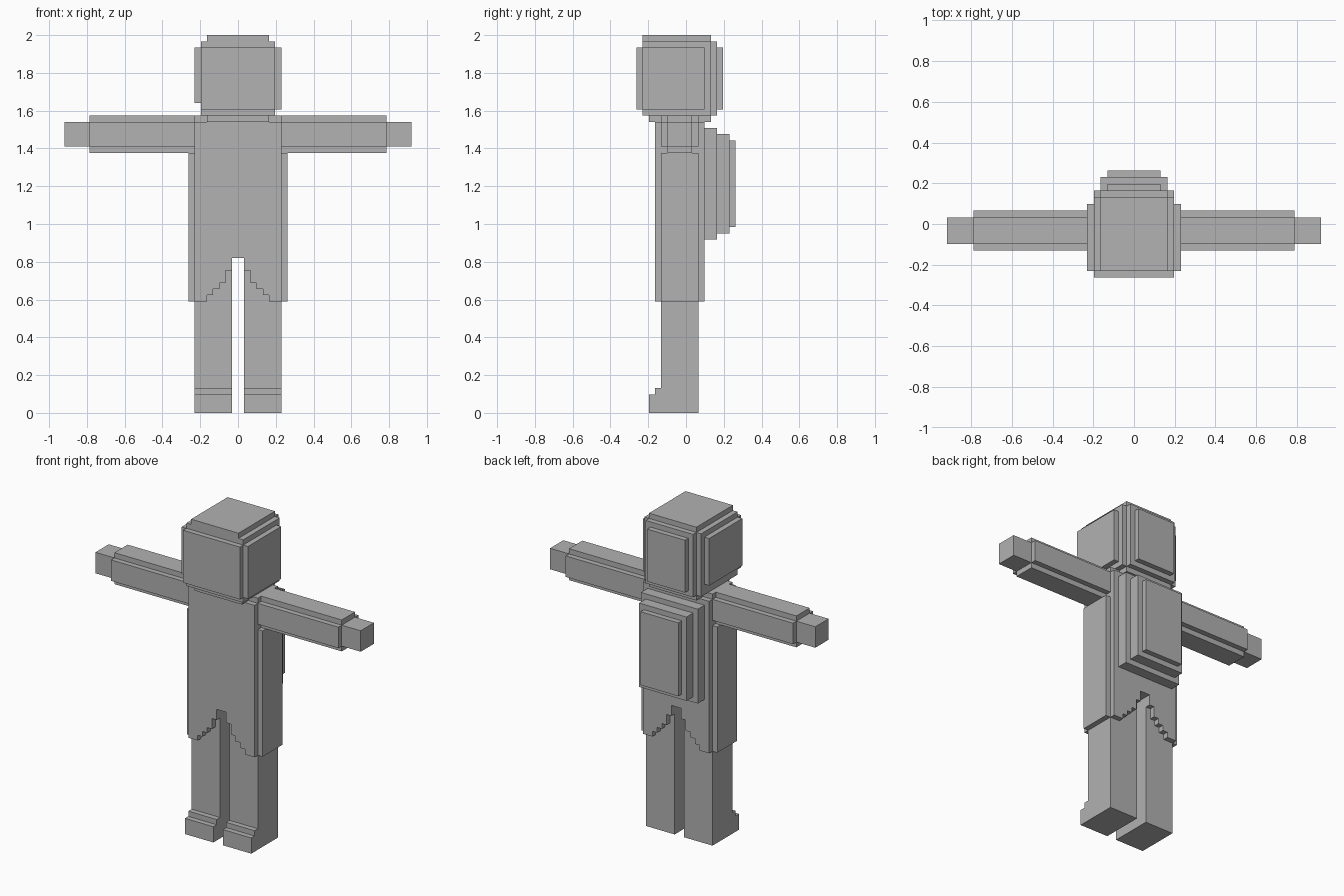
import bpy
import bmesh

U = 2 / 61  # one block unit

if "Cube" in bpy.data.objects:
    bpy.data.objects.remove(bpy.data.objects["Cube"], do_unlink=True)

grey = bpy.data.materials.new("plain grey")
grey.use_nodes = True
COLOUR = (0.445, 0.445, 0.445, 1)
grey.diffuse_color = COLOUR
grey.node_tree.nodes["Principled BSDF"].inputs["Base Color"].default_value = COLOUR


def finish(name, bm, mirror=False):
    bmesh.ops.recalc_face_normals(bm, faces=bm.faces)
    mesh = bpy.data.meshes.new(name)
    bm.to_mesh(mesh)
    bm.free()
    mesh.materials.append(grey)
    obj = bpy.data.objects.new(name, mesh)
    bpy.context.collection.objects.link(obj)
    if mirror:
        obj.modifiers.new("Mirror", 'MIRROR')
    return obj


def blocks(name, boxes, mirror=False):
    """Stack of boxes, each given as x, y and z ranges in block units."""
    bm = bmesh.new()
    for ranges in boxes:
        verts = bmesh.ops.create_cube(bm, size=1)["verts"]
        for v in verts:
            for axis, (low, high) in enumerate(ranges):
                v.co[axis] = U * (high if v.co[axis] > 0 else low)
    return finish(name, bm, mirror)


def coat_body(name, front, back, top):
    """Outline with a stepped hem, extruded from front to back."""
    half = [(7, top), (7, 18), (5, 18)]
    for x, z in ((5, 19), (4, 20), (3, 21), (2, 23), (1, 25)):
        if half[-1] != (x, z):
            half.append((x, z))
        half.append((x - 1, z))
    half.pop()  # the top of the slit crosses the centre
    outline = half + [(-x, z) for x, z in reversed(half)]
    bm = bmesh.new()
    face = bm.faces.new([bm.verts.new((x * U, front * U, z * U)) for x, z in outline])
    moved = bmesh.ops.extrude_face_region(bm, geom=[face])["geom"]
    for v in moved:
        if isinstance(v, bmesh.types.BMVert):
            v.co.y = back * U
    return finish(name, bm)


# Head: rounded by stepped layers
blocks("head", [
    ((-6, 6), (-8, 4), (49, 59)),
    ((-5, 5), (-7, 5), (48, 60)),
    ((-6, 6), (-7, 4), (48, 60)),
    ((-4, 4), (-7, 6), (49, 59)),
    ((-5, 5), (-7, 4), (59, 61)),
    ((-5, 5), (-6, 4), (47, 49)),
    ((5, 7), (-7, 3), (49, 59)),
    ((-7, -5), (-7, 3), (50, 59)),
])

# Torso with stepped hem, shoulders and side panels
coat_body("torso", -5, 3, 47)
blocks("shoulders", [((-7, 7), (-4, 2), (42, 48))])
blocks("torso_sides", [((7, 8), (-4, 2), (18, 42))], mirror=True)

# Backpack: three shrinking slabs
blocks("backpack", [
    ((-6, 6), (3, 5), (28, 46)),
    ((-5, 5), (5, 7), (29, 45)),
    ((-4, 4), (7, 8), (30, 44)),
])

# Arms with a cross-shaped section, and hands
blocks("arms", [
    ((7, 24), (-4, 2), (43, 47)),
    ((7, 24), (-3, 1), (42, 48)),
], mirror=True)
blocks("hands", [((24, 28), (-3, 1), (43, 47))], mirror=True)

# Legs and stepped feet
blocks("legs", [((1, 7), (-4, 2), (0, 25))], mirror=True)
blocks("feet", [
    ((1, 7), (-5, -4), (0, 4)),
    ((1, 7), (-6, -5), (0, 3)),
], mirror=True)
